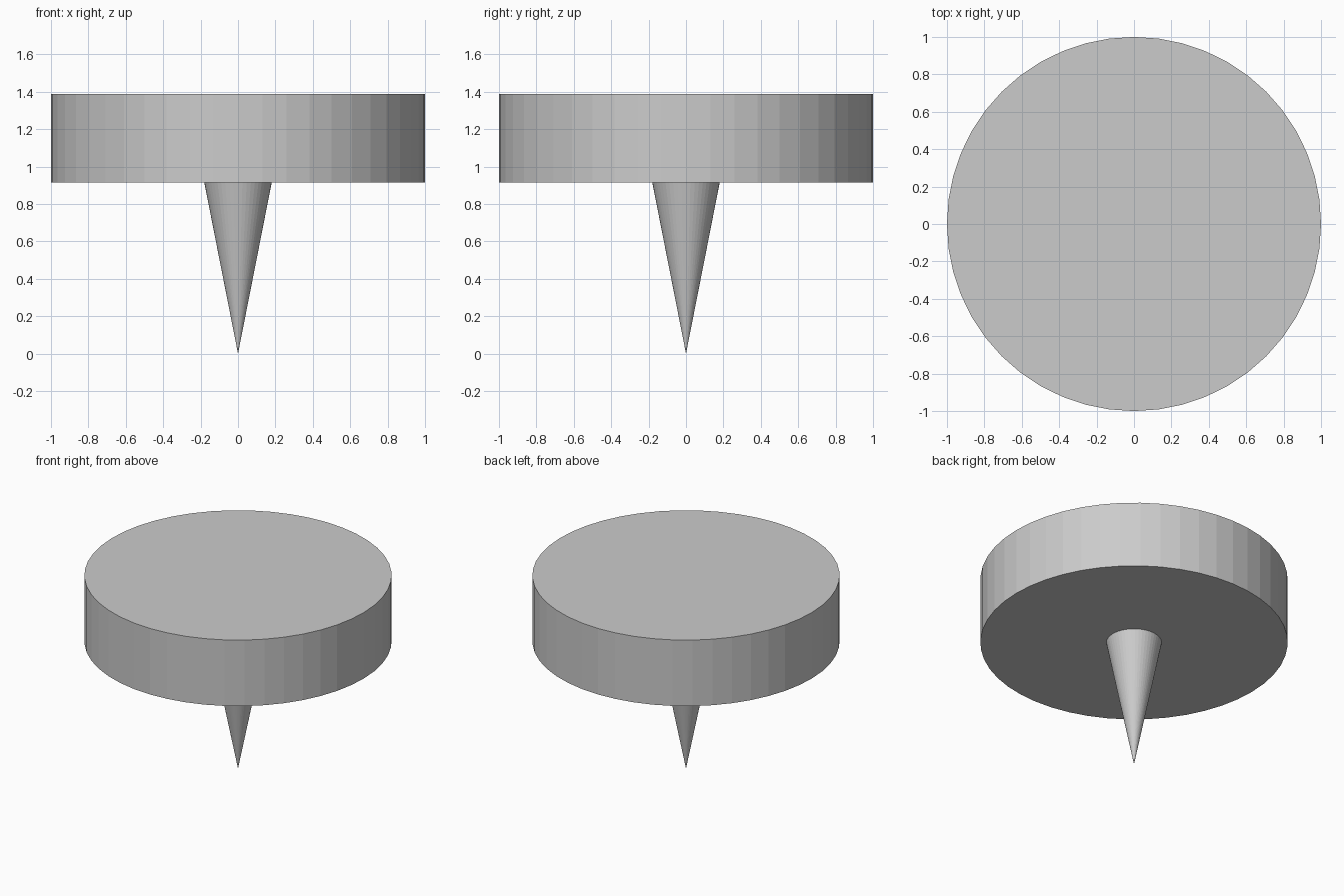
import bpy

if "Cube" in bpy.data.objects:
    bpy.data.objects.remove(bpy.data.objects["Cube"])

SIDES = 48
DISC_BOTTOM, DISC_TOP = 0.914, 1.388


def turned_part(name, r_bottom, r_top, z0, z1):
    bpy.ops.mesh.primitive_cone_add(
        vertices=SIDES, radius1=r_bottom, radius2=r_top,
        depth=z1 - z0, location=(0, 0, (z0 + z1) / 2))
    ob = bpy.context.object
    ob.name = name
    return ob


# Broad flat head
turned_part("disc_head", 1.0, 1.0, DISC_BOTTOM, DISC_TOP)

# Pointed spike, tip on the ground
turned_part("spike", 0.0, 0.18, 0.0, DISC_BOTTOM)
